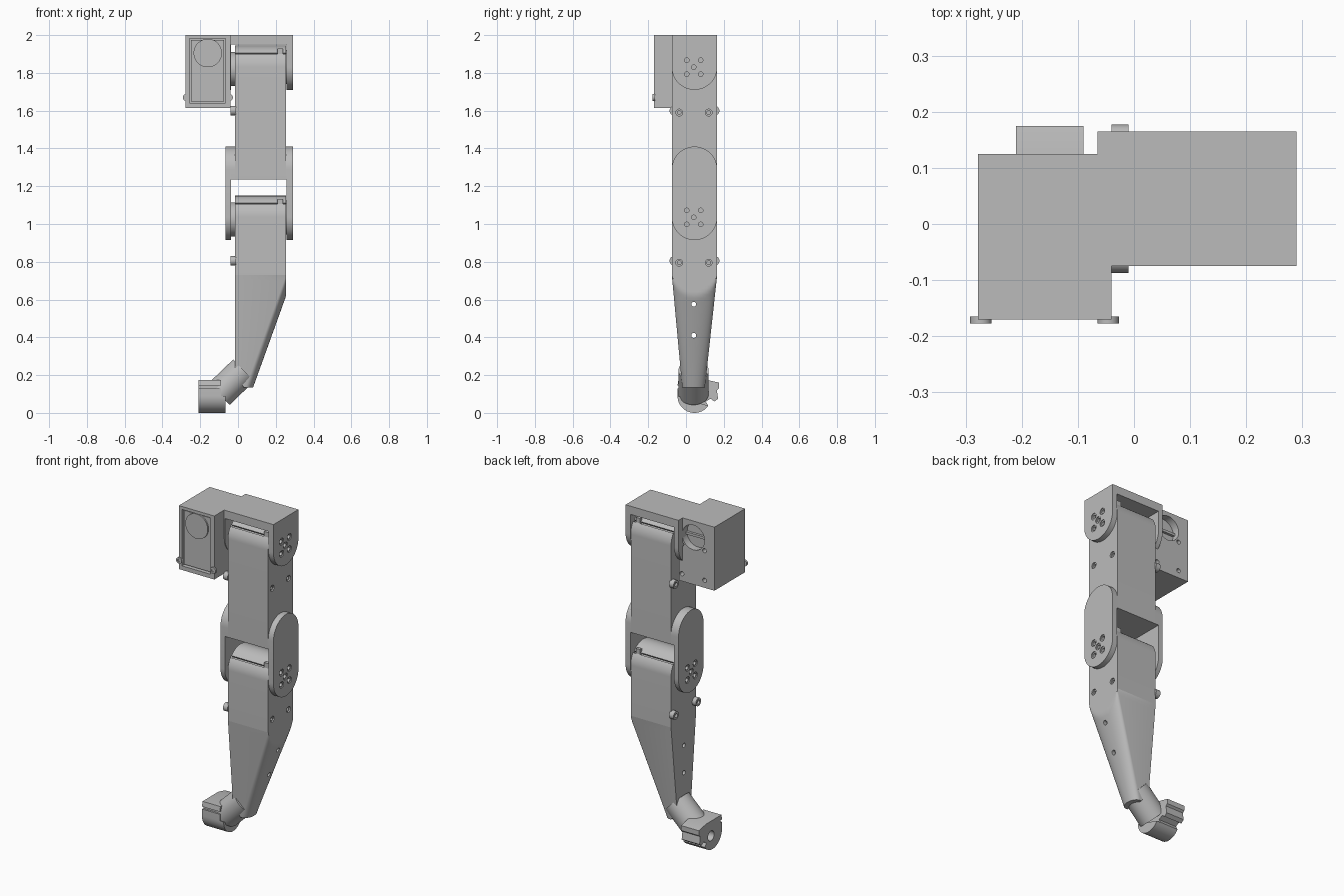
import bpy, bmesh
from math import sin, cos, pi, radians
from mathutils import Vector, Matrix

if "Cube" in bpy.data.objects:
    bpy.data.objects.remove(bpy.data.objects["Cube"], do_unlink=True)

GREY = (0.5, 0.5, 0.5, 1)
mat = bpy.data.materials.new("plain grey")
mat.use_nodes = True
mat.diffuse_color = GREY
mat.node_tree.nodes["Principled BSDF"].inputs["Base Color"].default_value = GREY

YC, R = 0.045, 0.12            # limb centre line and half width
HIP, KNEE = 1.83, 1.035        # joint heights
BODY = (-0.015, 0.255)         # limb side faces


def finish(name, bm):
    bmesh.ops.recalc_face_normals(bm, faces=bm.faces)
    me = bpy.data.meshes.new(name)
    bm.to_mesh(me)
    bm.free()
    me.materials.append(mat)
    ob = bpy.data.objects.new(name, me)
    bpy.context.collection.objects.link(ob)
    return ob


def loft(name, rings):
    bm = bmesh.new()
    rows = [[bm.verts.new(p) for p in ring] for ring in rings]
    n = len(rows[0])
    for a, b in zip(rows, rows[1:]):
        for i in range(n):
            j = (i + 1) % n
            bm.faces.new((a[i], a[j], b[j], b[i]))
    bm.faces.new(rows[0])
    bm.faces.new(rows[-1][::-1])
    return finish(name, bm)


def prism(name, profile, x0, x1):
    return loft(name, [[(x, y, z) for y, z in profile] for x in (x0, x1)])


def box(name, x, y, z):
    return prism(name, [(y[0], z[0]), (y[1], z[0]), (y[1], z[1]), (y[0], z[1])], *x)


def rods(name, ends, r, seg=32):
    """One mesh of cylinders, each between two end points."""
    bm = bmesh.new()
    for a, b in ends:
        a, b = Vector(a), Vector(b)
        rot = (b - a).to_track_quat('Z', 'Y').to_matrix().to_4x4()
        bmesh.ops.create_cone(bm, cap_ends=True, segments=seg, radius1=r, radius2=r,
                              depth=(b - a).length,
                              matrix=Matrix.Translation((a + b) / 2) @ rot)
    return finish(name, bm)


def cut(ob, cutter):
    m = ob.modifiers.new("cut", 'BOOLEAN')
    m.operation, m.solver, m.object = 'DIFFERENCE', 'EXACT', cutter
    bpy.ops.object.select_all(action='DESELECT')
    bpy.context.view_layer.objects.active = ob
    ob.select_set(True)
    bpy.ops.object.modifier_apply(modifier=m.name)
    bpy.data.objects.remove(cutter, do_unlink=True)


def drill_x(ob, x, spots, r, depth):
    cut(ob, rods("drill", [((x - depth, y, z), (x + depth, y, z)) for y, z in spots], r, 20))


def arc(cz, r, a0, a1, n=16, cy=YC):
    return [(cy + r * cos(a0 + (a1 - a0) * i / n), cz + r * sin(a0 + (a1 - a0) * i / n))
            for i in range(n + 1)]


def limb(cz, bottom):
    """Side profile: rounded shell, grooves, and the inner drum on top."""
    t = 0.62
    right = [(YC + R, bottom)] + arc(cz, R, 0, t, 8) + arc(cz, 0.1, t, t + 0.08, 1)
    left = [(2 * YC - y, z) for y, z in reversed(right)]
    return right + arc(cz, 0.115, t + 0.1, pi - t - 0.1) + left


def ear(name, x0, x1, outer, cz, top):
    ob = prism(name, arc(cz, R, pi, 2 * pi, 24) + top, x0, x1)
    s = 0.037
    spots = [(0.041, cz)] + [(0.041 + s * i, cz + s * j) for i in (-1, 1) for j in (-1, 1)]
    drill_x(ob, outer, spots, 0.02, 0.005)
    drill_x(ob, outer, spots, 0.012, 0.022)
    return ob


# Hip bracket: top plate and two ears
box("hip_plate", (-0.065, 0.29), (YC - R, YC + R), (1.95, 2.0))
flat_top = [(YC + R, 1.95), (YC - R, 1.95)]
round_top = arc(1.29, R, 0, pi, 24)
for side, x0, x1, outer in (("left", 0.258, 0.29, 0.29), ("right", -0.065, -0.036, -0.065)):
    ear("hip_ear_" + side, x0, x1, outer, HIP, flat_top)
    ear("knee_ear_" + side, x0, x1, outer, KNEE, round_top)

# Thigh and upper shin blocks with pivots, bosses and bolt holes
for name, cz, bottom, bolt in (("thigh", HIP, 1.235, 1.6), ("upper_shin", KNEE, 0.73, 0.805)):
    ob = prism(name, limb(cz, bottom), *BODY)
    spots = [(-0.036, bolt - 0.01), (0.12, bolt - 0.01)]
    drill_x(ob, BODY[1], spots, 0.018, 0.008)
    drill_x(ob, BODY[1], spots, 0.01, 0.03)
    rods(name + "_pivot", [((-0.038, YC, cz - 0.01), (-0.01, YC, cz - 0.01))], 0.09, 48)
    rods(name + "_left_pivot", [((0.25, YC, cz), (0.26, YC, cz))], 0.09, 48)
    bosses = rods(name + "_bosses", [((-0.04, y, bolt), (-0.01, y, bolt))
                                     for y in (-0.062, 0.152)], 0.025)
    drill_x(bosses, -0.04, [(-0.062, bolt), (0.152, bolt)], 0.012, 0.012)
    for k in (-1, 1):
        y = YC + k * 0.085
        box(name + "_tab", (0.21, 0.238), (y - 0.01, y + 0.01), (cz + 0.06, cz + 0.098))

# Web joining the thigh to the knee ears
prism("knee_web", [(YC - R, 1.235), (YC + R, 1.235)] + arc(1.29, R, 0, pi, 24), -0.04, -0.01)
prism("knee_web_left", [(YC - R, 1.235), (YC + R, 1.235)] + arc(1.29, R, 0, pi, 24), 0.25, 0.262)


# Tapered lower shin with a rounded sloping side
def shin_ring(z):
    t = (0.73 - z) / 0.595
    h, yc = R - 0.06 * t, YC - 0.005 * t
    slope = 0.255 + (z - 0.62) * 0.361
    xl = -0.015 + max(0, 0.2 - z) * 0.7
    angles = [radians(a) for a in range(-90, 91, 9)]
    side = [(min(BODY[1], slope - 0.04 * (1 - cos(a))), yc + h * sin(a), z) for a in angles]
    return [(xl, yc - h, z)] + side + [(xl, yc + h, z)]


shin = loft("lower_shin", [shin_ring(0.73 - 0.595 * i / 34) for i in range(35)])
drill_x(shin, 0.1, [(0.041, 0.575), (0.041, 0.41)], 0.013, 0.3)

# Ankle neck and foot clamp
rods("ankle_neck", [((0.03, 0.04, 0.225), (-0.1, 0.04, 0.1))], 0.08, 48)
sole = arc(0.09, 0.09, pi, 1.8 * pi, 20)
foot = prism("foot", sole + [(0.105, 0.06), (0.13, 0.075), (0.15, 0.06), (0.17, 0.075),
                             (0.163, 0.12), (0.175, 0.13), (0.175, 0.16), (0.11, 0.175),
                             (-0.04, 0.175), (-0.045, 0.145), (-0.033, 0.145),
                             (-0.033, 0.13), (-0.045, 0.13)], -0.21, -0.09)
drill_x(foot, -0.21, [(0.06, 0.085)], 0.03, 0.05)
prism("foot_sole", sole, -0.092, -0.065)

# Hip motor housing with a recessed front and a round back opening
housing = box("motor_housing", (-0.278, -0.04), (-0.17, 0.125), (1.615, 2.0))
cut(housing, box("pocket", (-0.257, -0.066), (-0.25, -0.145), (1.64, 1.982)))
cut(housing, rods("bore", [((-0.137, 0.08, 1.9), (-0.137, 0.2, 1.9))], 0.075, 48))
spots = [(x, z) for x in (-0.06, -0.212) for z in (1.66, 1.84)]
cut(housing, rods("drill", [((x, 0.095, z), (x, 0.15, z)) for x, z in spots], 0.013, 20))
box("motor_body", (-0.25, -0.073), (-0.16, -0.14), (1.648, 1.975))
rods("motor_disc", [((-0.16, -0.169, 1.905), (-0.16, -0.15, 1.905))], 0.075, 48)
box("bore_bar", (-0.21, -0.065), (0.075, 0.095), (1.89, 1.905))
lugs = rods("motor_lugs", [((x, -0.177, 1.67), (x, -0.165, 1.67))
                           for x in (-0.273, -0.046)], 0.019)
cut(lugs, rods("drill", [((x, -0.19, 1.67), (x, -0.171, 1.67))
                         for x in (-0.273, -0.046)], 0.009, 20))

# Smooth the round surfaces, keep the edges sharp
bpy.ops.object.select_all(action='DESELECT')
for ob in bpy.context.scene.objects:
    if ob.type == 'MESH' and ob.data.materials and ob.data.materials[0] == mat:
        ob.select_set(True)
        bpy.context.view_layer.objects.active = ob
bpy.ops.object.shade_smooth_by_angle(angle=radians(30))
